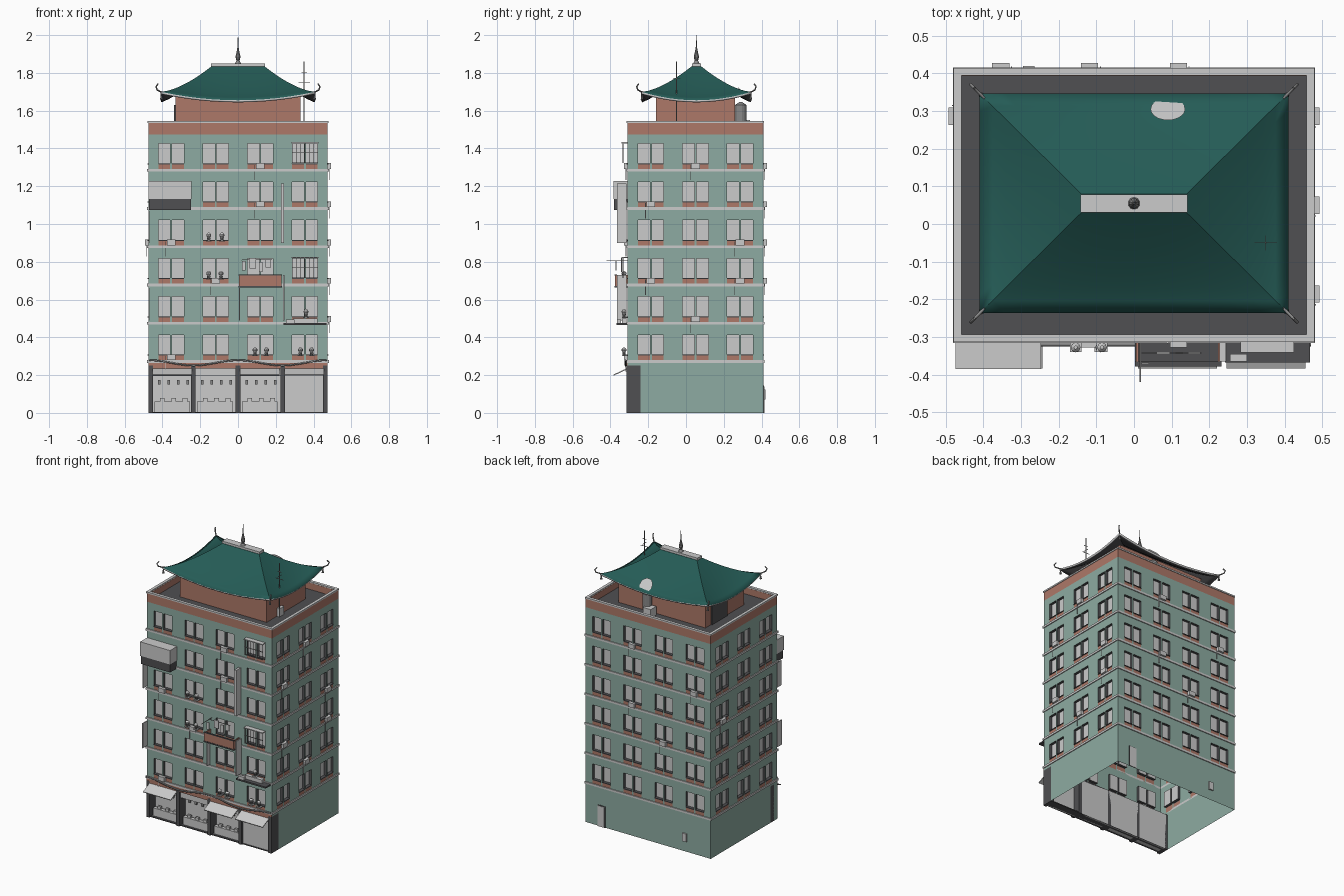
import bpy, bmesh, math
from mathutils import Matrix, Vector

cube = bpy.data.objects.get("Cube")
if cube:
    bpy.data.objects.remove(cube, do_unlink=True)


def material(name, *rgb):
    m = bpy.data.materials.new(name)
    m.use_nodes = True
    m.diffuse_color = (*rgb, 1)
    m.node_tree.nodes["Principled BSDF"].inputs["Base Color"].default_value = (*rgb, 1)
    return m


WALL = material("sage green wall", .27, .41, .36)
BRICK = material("brick red", .42, .19, .14)
LIGHT = material("light grey", .6, .6, .6)
DARK = material("dark grey", .08, .08, .085)
ROOF = material("deep teal roof", .018, .105, .092)
METAL = material("mid grey metal", .25, .25, .25)

CY = .05                      # building centre in y
HALF_X, HALF_Y = .475, .36
FRONT = CY - HALF_Y
PITCH, STOREY, BASE = .236, .2025, .265
LEVELS = [BASE + STOREY * i for i in range(6)]


def finish(bm, name, *mats):
    mesh = bpy.data.meshes.new(name)
    bm.to_mesh(mesh)
    bm.free()
    for m in mats:
        mesh.materials.append(m)
    ob = bpy.data.objects.new(name, mesh)
    bpy.context.collection.objects.link(ob)
    return ob


def boxes(name, mat, items, frame=None):
    """Each item is (x0, x1, y0, y1, z0, z1)."""
    bm = bmesh.new()
    for x0, x1, y0, y1, z0, z1 in items:
        m = Matrix.Translation(((x0 + x1) / 2, (y0 + y1) / 2, (z0 + z1) / 2))
        m = m @ Matrix.Diagonal((x1 - x0, y1 - y0, z1 - z0, 1))
        bmesh.ops.create_cube(bm, size=1, matrix=(frame or Matrix()) @ m)
    return finish(bm, name, mat)


def tube(name, mat, points, radius):
    cu = bpy.data.curves.new(name, "CURVE")
    cu.dimensions = "3D"
    cu.bevel_depth, cu.bevel_resolution = radius, 1
    cu.use_fill_caps = True
    sp = cu.splines.new("POLY")
    sp.points.add(len(points) - 1)
    for p, co in zip(sp.points, points):
        p.co = (*co, 1)
    cu.materials.append(mat)
    ob = bpy.data.objects.new(name, cu)
    bpy.context.collection.objects.link(ob)
    return ob


def lathe(name, mat, profile, x, y, sides=10):
    bm = bmesh.new()
    for (r0, z0), (r1, z1) in zip(profile, profile[1:]):
        bmesh.ops.create_cone(bm, segments=sides, radius1=r0, radius2=r1, depth=z1 - z0,
                              matrix=Matrix.Translation((x, y, (z0 + z1) / 2)))
    return finish(bm, name, mat)


# Facades: local -y is outward, local x runs along the wall
def facade_frame(turn):
    return Matrix.Translation((0, CY, 0)) @ Matrix.Rotation(turn * math.pi / 2, 4, "Z")


def facade(name, turn, half, out, columns, bottom):
    frame = facade_frame(turn)
    us, zs = [-half], [bottom]
    for c in columns:
        us += [c - .068, c - .005, c + .005, c + .068]
    us.append(half)
    for z in LEVELS:
        zs += [z + .007, z + .043, z + .148]
    zs += [1.475, 1.54]
    bm = bmesh.new()

    def quad(mat, *pts):
        f = bm.faces.new([bm.verts.new(frame @ Vector(p)) for p in pts])
        f.material_index = mat

    inner = -out + .018
    for i, (a, b) in enumerate(zip(us, us[1:])):
        for j, (c, d) in enumerate(zip(zs, zs[1:])):
            top = j == len(zs) - 2
            pane_column = i % 2 == 1
            if pane_column and j % 3 == 2 and not top:
                rim = [(a, c), (b, c), (b, d), (a, d)]
                quad(2, *[(u, inner, z) for u, z in rim])
                for (u, z), (v, w) in zip(rim, rim[1:] + rim[:1]):
                    quad(3, (u, -out, z), (v, -out, w), (v, inner, w), (u, inner, z))
            else:
                red = top or (pane_column and j % 3 == 1)
                quad(int(red), (a, -out, c), (b, -out, c), (b, -out, d), (a, -out, d))
    finish(bm, name + "_wall", WALL, BRICK, LIGHT, DARK)
    # string courses and window sills
    boxes(name + "_bands", LIGHT, [(-half - .006, half + .006, -out - .006, -out, z, z + .014)
                                   for z in LEVELS + [LEVELS[0] + STOREY * 5]], frame)
    boxes(name + "_sills", DARK, [(a, b, -out - .004, -out, z + .038, z + .043)
                                  for z in LEVELS for a, b in zip(us[1::2], us[2::2])], frame)


long_columns = [PITCH * k for k in (-1.5, -.5, .5, 1.5)]
short_columns = [-PITCH, 0, PITCH]
facade("front", 0, HALF_X, HALF_Y, long_columns, .25)
facade("left", 1, HALF_Y, HALF_X, short_columns, 0)
facade("back", 2, HALF_X, HALF_Y, long_columns, 0)
facade("right", 3, HALF_Y, HALF_X, short_columns, 0)

# Air conditioners: facade -> (column position, storey)
units = {0: [(.5, 5), (.5, 4), (-1.5, 3), (-.5, 2), (-1.5, 0)],
         1: [(0, 5), (-1, 4), (1, 3), (-1, 2), (1, 2), (0, 1)],
         2: [(-.5, 5), (1.5, 4), (-.5, 3), (.5, 2)],
         3: [(-1, 3)]}
for turn, spots in units.items():
    out = HALF_X if turn % 2 else HALF_Y
    places = [(PITCH * c, LEVELS[s] + .015) for c, s in spots]
    boxes(f"air_conditioners_{turn}", LIGHT,
          [(u - .023, u + .023, -out - .018, -out, z, z + .03) for u, z in places], facade_frame(turn))
    boxes(f"drain_pipes_{turn}", LIGHT,
          [(u - .03, u - .027, -out - .009, -out - .006, z - .06, z + .02) for u, z in places],
          facade_frame(turn))

# Rear door and vent
boxes("rear_door", LIGHT, [(.33, .38, .41, .416, 0, .14)])
boxes("rear_door_frame", DARK, [(.325, .385, .41, .413, 0, .145)])
boxes("rear_vent", LIGHT, [(-.295, -.265, .41, .42, .07, .125)])

# Terrace, parapet and penthouse
boxes("terrace_floor", DARK, [(-.47, .47, -.305, .405, 1.48, 1.49)])


def ring(x, y, t, z0, z1):
    return [(-x, x, CY - y, CY - y + t, z0, z1), (-x, x, CY + y - t, CY + y, z0, z1),
            (-x, -x + t, CY - y, CY + y, z0, z1), (x - t, x, CY - y, CY + y, z0, z1)]


boxes("parapet", BRICK, ring(.474, .359, .016, 1.48, 1.535))
boxes("parapet_cap", LIGHT, ring(.479, .364, .02, 1.534, 1.544))
boxes("penthouse", BRICK, [(-.33, .33, -.16, .26, 1.485, 1.68)])
boxes("penthouse_door", DARK, [(-.338, -.33, .03, .2, 1.49, 1.63)])
boxes("terrace_boxes", LIGHT, [(.33, .35, -.05, 0, 1.49, 1.545), (.03, .09, .28, .34, 1.49, 1.55)])
lathe("water_tank", METAL, [(.03, 1.52), (.03, 1.63), (.008, 1.645)], .09, .29, 14)

# Curved hip roof
N, RINGS = 12, 8
bm = bmesh.new()
loops = []
for i in range(RINGS + 1):
    s = i / RINGS
    hx, hy = .14 + .27 * s, .025 + .267 * s
    loop = []
    for side in range(4):
        for k in range(N):
            t = 2 * k / N - 1
            x, y = [(t, -1), (1, t), (-t, 1), (-1, -t)][side]
            z = 1.655 + .18 * (1 - s) ** 1.2 + .045 * s * s * t * t
            loop.append(bm.verts.new((x * hx, CY + .005 + y * hy, z)))
    loops.append(loop)
bm.faces.new(loops[0])
for a, b in zip(loops, loops[1:]):
    for k in range(len(a)):
        n = (k + 1) % len(a)
        bm.faces.new((a[k], b[k], b[n], a[n]))
roof = finish(bm, "hip_roof", ROOF, DARK, LIGHT)
solid = roof.modifiers.new("thickness", "SOLIDIFY")
solid.thickness, solid.offset = .012, -1
solid.material_offset, solid.material_offset_rim = 1, 2
bpy.context.view_layer.objects.active = roof
roof.select_set(True)
bpy.ops.object.shade_smooth_by_angle(angle=math.radians(20))

boxes("ridge_cap", LIGHT, [(-.142, .142, .031, .079, 1.832, 1.85)])
lathe("spire", METAL, [(.016, 1.85), (.009, 1.865), (.014, 1.885), (.006, 1.92), (.003, 1.94), (.001, 2)],
      0, CY + .005)
for sx in (-1, 1):
    for sy in (-1, 1):
        def corner(d, z):
            return (sx * (.41 + d), CY + .005 + sy * (.292 + d), z)
        tube("corner_hook", METAL, [corner(-.03, 1.695), corner(0, 1.7), corner(.018, 1.71),
                                    corner(.024, 1.727), corner(.014, 1.742)], .004)
        bx, by, bz = corner(-.005, 1.66)
        lathe("eave_bell", METAL, [(.008, bz), (.004, bz + .018), (.001, bz + .035)], bx, by, 8)

# Aerial and dish
boxes("aerial", METAL, [(.348, .352, -.052, -.048, 1.49, 1.86), (.32, .38, -.051, -.049, 1.75, 1.753),
                        (.335, .365, -.051, -.049, 1.8, 1.803), (.349, .351, -.07, -.03, 1.77, 1.773)])
bm = bmesh.new()
tilt = Matrix.Translation((.09, .3, 1.685)) @ Matrix.Rotation(math.radians(-50), 4, "X")
bmesh.ops.create_cone(bm, segments=20, radius1=.02, radius2=.046, depth=.014, cap_ends=True, matrix=tilt)
finish(bm, "satellite_dish", LIGHT)

# Ground floor shops
posts = [-.463, PITCH * -1, 0, PITCH, .463]
boxes("shop_pillars", DARK, [(x - .012, x + .012, FRONT - .006, -.24, 0, .25) for x in posts])
boxes("shop_back_walls", LIGHT, [(a, b, -.25, -.24, 0, .25) for a, b in zip(posts[:3], posts[1:])])
boxes("roller_shutter", LIGHT, [(PITCH, .46, -.3, -.29, 0, .2)])
boxes("shop_slabs", DARK, [(-.47, .47, -.305, -.24, .24, .25), (-.47, .47, -.305, -.24, 0, .006)])
boxes("shop_fascia", LIGHT, [(a, b, -.306, -.296, .195, .24) for a, b in zip(posts, posts[1:])])
boxes("brick_fascia", BRICK, [(-.474, .474, FRONT - .004, FRONT, .235, BASE)])
bays = [a + .02 for a in posts[:3]]
boxes("shop_counters", LIGHT, [(a, a + .19, -.29, -.265, 0, .06) for a in bays])
boxes("shop_goods", LIGHT, [(a + .03 + d, a + .055 + d, -.285, -.27, .06, .078)
                            for a in bays for d in (0, .06, .12)])
boxes("shop_lamps", METAL, [(a + .02 + d, a + .034 + d, -.262, -.25, .15, .175)
                            for a in bays for d in (0, .05, .1, .15)])
for a in (posts[0], posts[2], posts[3]):
    bm = bmesh.new()
    m = Matrix.Translation((a + .115, -.345, .218)) @ Matrix.Rotation(math.radians(25), 4, "X")
    bmesh.ops.create_cube(bm, size=1, matrix=m @ Matrix.Diagonal((.21, .084, .006, 1)))
    finish(bm, "shop_awning", LIGHT)
tube("hanging_cable", METAL, [(-.47 + .94 * i / 24, FRONT - .01, .265 + .014 * math.cos(i * math.pi / 6))
                              for i in range(25)], .005)

# Enclosed bay, balconies and hanging signs on the front
boxes("bay_top", LIGHT, [(-.474, -.247, -.385, FRONT, 1.132, 1.228)])
boxes("bay_base", DARK, [(-.47, -.25, -.38, FRONT, 1.075, 1.132)])
boxes("middle_balcony", BRICK, [(.005, .23, -.375, -.368, .672, .73), (.005, .012, -.375, FRONT, .672, .73),
                                (.223, .23, -.375, FRONT, .672, .73)])
boxes("balcony_floors", DARK, [(.002, .233, -.378, FRONT, .665, .673), (.242, .468, -.368, FRONT, .465, .475)])
boxes("balcony_rail", DARK, [(.002, .233, -.378, -.366, .728, .733)])
boxes("laundry", LIGHT, [(.02, .04, -.372, -.368, .755, .805), (.06, .095, -.345, -.34, .765, .82),
                         (.11, .13, -.345, -.34, .745, .8), (.145, .175, -.345, -.34, .77, .81)])
boxes("laundry_poles", METAL, [(.015, .018, -.42, FRONT, .806, .809), (.02, .18, -.344, -.341, .81, .813)])
boxes("balcony_clutter", LIGHT, [(.255, .3, -.365, -.345, .475, .495), (.29, .42, -.34, -.315, .475, .5)])
boxes("hanging_signs", LIGHT, [(.227, .243, -.365, -.316, .9, 1.215), (.238, .246, -.365, -.316, .49, .73),
                               (-.474, -.468, -.365, -.316, .49, .66), (-.474, -.468, -.36, -.316, .9, 1.07),
                               (.004, .01, -.35, -.316, .49, .66)])

# Window cages on the end column
for level in (LEVELS[2], LEVELS[5]):
    z0, z1 = level + .045, level + .15
    boxes("cage_hood", LIGHT, [(.283, .425, -.342, FRONT, z1, z1 + .006)])
    bars = [(x, x + .003, -.335, -.332, z0, z1) for x in [.285 + .0225 * i for i in range(7)]]
    rails = [(.285, .423, -.336, -.331, z, z + .003) for z in (z0, (z0 + z1) / 2)]
    boxes("cage_bars", METAL, bars + rails)

# Flower pots on the sills
for x, storey in [(-.155, 3), (-.085, 3), (-.155, 2), (-.09, 2), (.09, 0), (.15, 0), (.33, 0), (.39, 0), (.36, 1)]:
    z = LEVELS[storey] + .04
    lathe("flower_pot", METAL, [(.007, z), (.01, z + .016)], x, FRONT - .018, 8)
    lathe("plant", LIGHT, [(.006, z + .016), (.013, z + .024), (.013, z + .032), (.004, z + .042)], x, FRONT - .018, 8)
    boxes("pot_shelf", LIGHT, [(x - .015, x + .015, FRONT - .03, FRONT, z - .004, z)])
